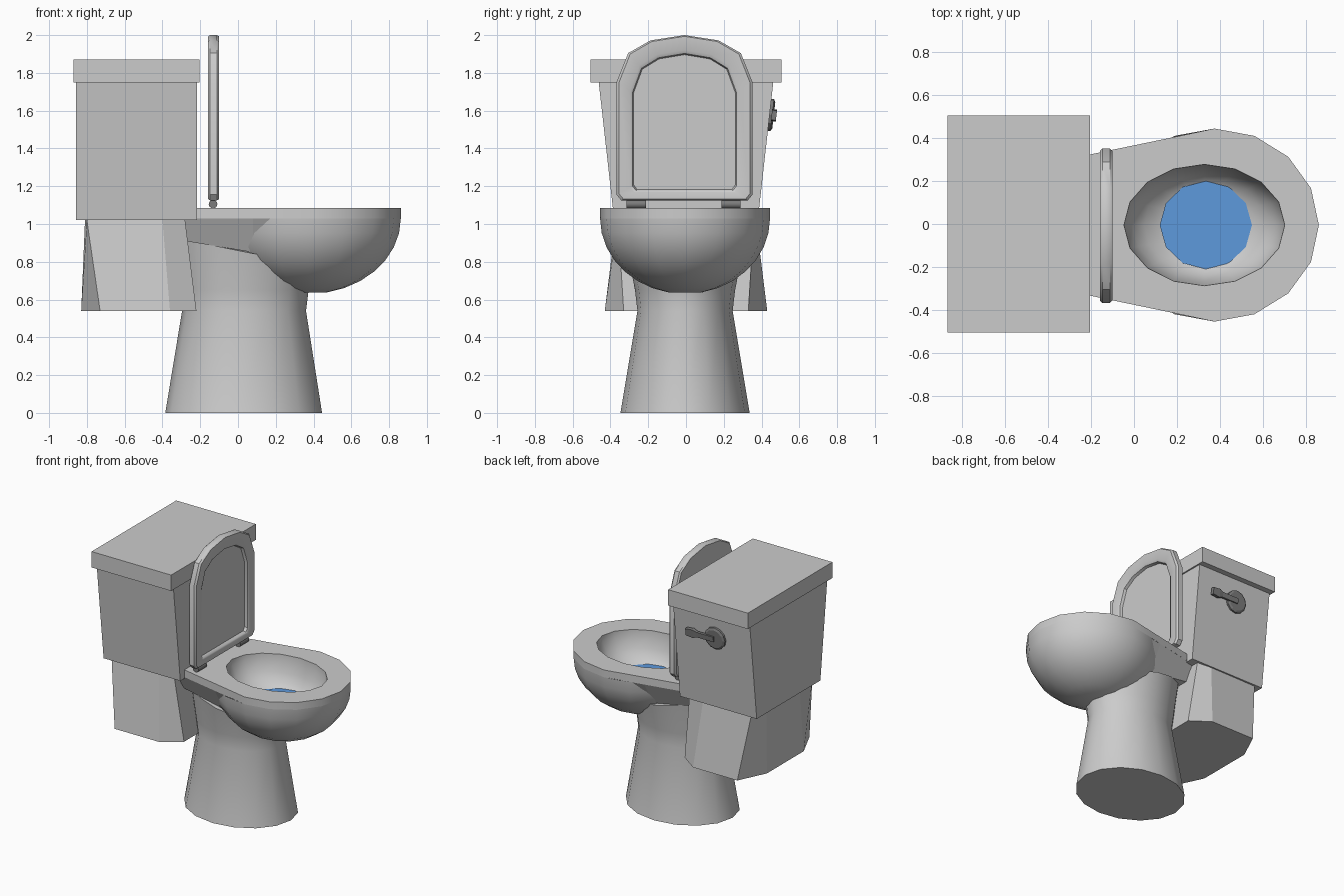
import bpy, bmesh, math

if "Cube" in bpy.data.objects:
    bpy.data.objects.remove(bpy.data.objects["Cube"])

YC = -0.005   # the bowl and lid sit a hair off centre
N = 16


def loft(name, rings, caps=(True, True), smooth=0, mat=None):
    """Skin a list of equal-length closed rings of 3D points."""
    bm = bmesh.new()
    vr = [[bm.verts.new(p) for p in r] for r in rings]
    n = len(vr[0])
    for a, b in zip(vr, vr[1:]):
        for i in range(n):
            j = (i + 1) % n
            bm.faces.new((a[i], a[j], b[j], b[i]))
    if caps[0]:
        bm.faces.new(vr[0][::-1])
    if caps[1]:
        bm.faces.new(vr[-1])
    bmesh.ops.recalc_face_normals(bm, faces=bm.faces[:])
    me = bpy.data.meshes.new(name)
    bm.to_mesh(me)
    bm.free()
    ob = bpy.data.objects.new(name, me)
    bpy.context.collection.objects.link(ob)
    if mat:
        me.materials.append(mat)
    if smooth:
        bpy.ops.object.select_all(action='DESELECT')
        ob.select_set(True)
        bpy.context.view_layer.objects.active = ob
        bpy.ops.object.shade_smooth_by_angle(angle=math.radians(smooth))
    return ob


def ellipse(cx, rx, ry, z, n=N):
    return [(cx + rx * math.cos(2 * math.pi * k / n),
             YC + ry * math.sin(2 * math.pi * k / n), z) for k in range(n)]


def rect(x0, x1, y, z):
    return [(x0, -y, z), (x1, -y, z), (x1, y, z), (x0, y, z)]


def mirrored(half, z):
    """Closed ring from the +y half of an outline."""
    return [(x, y, z) for x, y in half] + [(x, -y, z) for x, y in reversed(half)]


def material(name, rgb):
    m = bpy.data.materials.new(name)
    m.diffuse_color = (*rgb, 1)
    m.use_nodes = True
    m.node_tree.nodes["Principled BSDF"].inputs["Base Color"].default_value = m.diffuse_color
    return m


metal = material("dark_metal", (0.2, 0.2, 0.2))
blue = material("water_blue", (0.11, 0.32, 0.72))

# Tank: lid, tapered body, and flared lower housing
loft("tank_lid", [rect(-0.87, -0.205, 0.505, z) for z in (1.75, 1.87)])
loft("tank_body", [rect(-0.857, -0.216, 0.38, 1.02), rect(-0.857, -0.216, 0.462, 1.75)])
loft("tank_base", [
    mirrored([(-0.22, 0.33), (-0.36, 0.43), (-0.73, 0.43), (-0.83, 0.22)], 0.54),
    mirrored([(-0.28, 0.36), (-0.40, 0.37), (-0.80, 0.365), (-0.81, 0.2)], 1.02)])

# Pedestal: waisted column whose top slopes to meet the neck
top = [(x, y, min(0.92, 0.86 - 0.2 * x)) for x, y, z in ellipse(0.032, 0.37, 0.305, 0)]
loft("pedestal", [ellipse(0.03, 0.415, 0.342, 0), ellipse(0.032, 0.328, 0.252, 0.54),
                  ellipse(0.032, 0.342, 0.265, 0.65), top], smooth=35)

# Bowl shell: lower half of an ellipsoid
shell = []
for k in range(8):
    a = math.radians(90) * k / 8
    shell.append(ellipse(0.375, 0.487 * math.cos(a), 0.45 * math.cos(a),
                         1.03 - 0.4 * math.sin(a)))
loft("bowl_shell", shell, (False, True), smooth=40)

# Neck: open trough joining bowl and tank (x, top y, lower y, lower z)
bm_rings = []
for x, yt, yb, zb in [(-0.4, 0.288, 0.25, 0.93), (0.08, 0.388, 0.28, 0.85),
                      (0.25, 0.42, 0.27, 0.77)]:
    bm_rings.append([(x, YC + yt, 1.03), (x, YC + yb, zb),
                     (x, YC - yb, zb), (x, YC - yt, 1.03)])
neck = bmesh.new()
rows = [[neck.verts.new(p) for p in r] for r in bm_rings]
for a, b in zip(rows, rows[1:]):
    for i in range(3):
        neck.faces.new((a[i], b[i], b[i + 1], a[i + 1]))
neck.faces.new(rows[0])
bmesh.ops.recalc_face_normals(neck, faces=neck.faces[:])
me = bpy.data.meshes.new("bowl_neck")
neck.to_mesh(me)
neck.free()
bpy.context.collection.objects.link(bpy.data.objects.new("bowl_neck", me))


# Rim and basin: outer band, flat top, then down into the basin
def rim(z):
    arc = ellipse(0.375, 0.487, 0.45, z)[:5]
    side = [(0.19, 0.411), (-0.1, 0.351), (-0.4, 0.288)]
    half = arc + [(x, YC + y, z) for x, y in side]
    back = [(x, 2 * YC - y, z) for x, y, z in reversed(half[1:])]
    return half + [(-0.4, YC, z)] + back


basin = [(0.375, 0.283, 1.085), (0.372, 0.28, 1.04), (0.335, 0.26, 0.96),
         (0.28, 0.235, 0.90), (0.215, 0.2, 0.865), (0.17, 0.16, 0.845)]
loft("rim_and_basin", [rim(1.03), rim(1.085)] +
     [ellipse(0.328, rx, ry, z) for rx, ry, z in basin], (False, True), smooth=35)

# Water
loft("water", [ellipse(0.335, 0.17, 0.15, 0.868, 12), ellipse(0.335, 0.215, 0.205, 0.872, 12)],
     mat=blue)

# Raised lid: rounded panel with a recess facing the bowl
half = [(0.335, 1.125), (0.36, 1.155), (0.36, 1.75), (0.298, 1.905), (0.18, 1.972)]
outline = half + [(0, 2.0)] + [(-y, z) for y, z in reversed(half)]


def lid_ring(x, sy, sz, zc=1.5625):
    return [(x, YC - 0.003 + y * sy, zc + (z - 1.5625) * sz) for y, z in outline]


loft("lid", [lid_ring(-0.158, 0.97, 0.985), lid_ring(-0.148, 1, 1), lid_ring(-0.112, 1, 1),
             lid_ring(-0.1, 0.965, 0.985), lid_ring(-0.1, 0.8, 0.86, 1.545),
             lid_ring(-0.108, 0.765, 0.83, 1.54), lid_ring(-0.128, 0.75, 0.815, 1.54)],
     smooth=35)


# Hinges: short barrels along y
def barrel(y, r=0.023):
    return [(-0.132 + r * math.cos(math.tau * k / 10), y,
             1.105 + r * math.sin(math.tau * k / 10)) for k in range(10)]


for side, y0 in (("left", -0.315), ("right", 0.187)):
    loft("hinge_" + side, [barrel(y0), barrel(y0 + 0.102)], smooth=40, mat=metal)

# Flush lever: disc and arm, leaning with the tank side
TILT = math.radians(6.4)


def disc(r, y):
    return [(r * math.cos(math.tau * k / 12), y, r * math.sin(math.tau * k / 12))
            for k in range(12)]


def arm(x, h, y0, y1):
    return [(x, y0, -h), (x, y1, -h), (x, y1, h), (x, y0, h)]


for ob in (loft("lever_disc", [disc(0.085, -0.01), disc(0.085, 0.012), disc(0.07, 0.02)], mat=metal),
           loft("lever_arm", [arm(0.0, 0.02, 0.012, 0.03), arm(0.14, 0.02, 0.012, 0.03),
                              arm(0.17, 0.032, 0.008, 0.034), arm(0.23, 0.026, 0.008, 0.034)],
                mat=metal)):
    ob.location = (-0.56, 0.445, 1.578)
    ob.rotation_euler = (-TILT, 0, 0)
